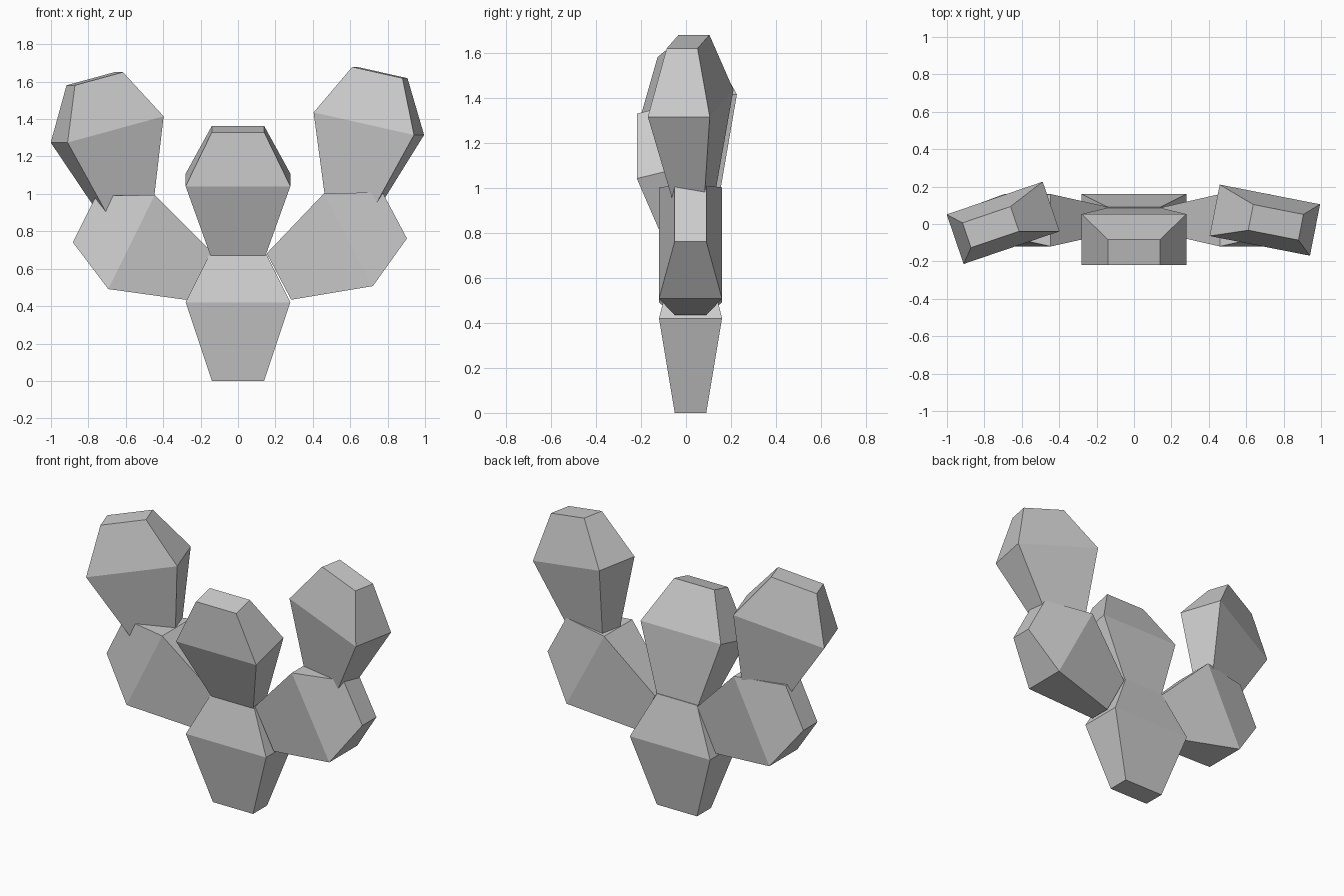
import bpy
from math import radians

if "Cube" in bpy.data.objects:
    bpy.data.objects.remove(bpy.data.objects["Cube"])

# Pad cross-sections: (half width, half depth, height along the pad)
RINGS = [(0.14, 0.07, 0.0), (0.28, 0.14, 0.42), (0.14, 0.07, 0.70)]


def pad(name, location, pitch=0, lean=0, turn=0):
    """Six-sided-outline cactus pad, rooted at location."""
    verts = [(sx * w, sy * d, z) for w, d, z in RINGS
             for sx, sy in ((-1, -1), (1, -1), (1, 1), (-1, 1))]
    faces = [(3, 2, 1, 0), (8, 9, 10, 11)]
    for r in (0, 4):
        for i in range(4):
            j = (i + 1) % 4
            faces.append((r + i, r + j, r + 4 + j, r + 4 + i))
    mesh = bpy.data.meshes.new(name)
    mesh.from_pydata(verts, [], faces)
    obj = bpy.data.objects.new(name, mesh)
    obj.location = location
    obj.rotation_euler = (radians(pitch), radians(lean), radians(turn))
    bpy.context.collection.objects.link(obj)
    return obj


# Trunk pad and the forward-leaning pad on top of it
pad("base_pad", (0, 0.02, 0))
pad("center_pad", (0, 0.019, 0.667), pitch=14)

# Side arms
pad("right_arm_pad", (0.219, 0.02, 0.558), lean=62.1)
pad("left_arm_pad", (-0.193, 0.02, 0.556), lean=-63.7)

# Upper pads growing from the arms
pad("right_upper_pad", (0.611, 0.038, 0.965), lean=12.4, turn=-11.1)
pad("left_upper_pad", (-0.60, 0.04, 0.938), lean=-14.5, turn=18.8)
